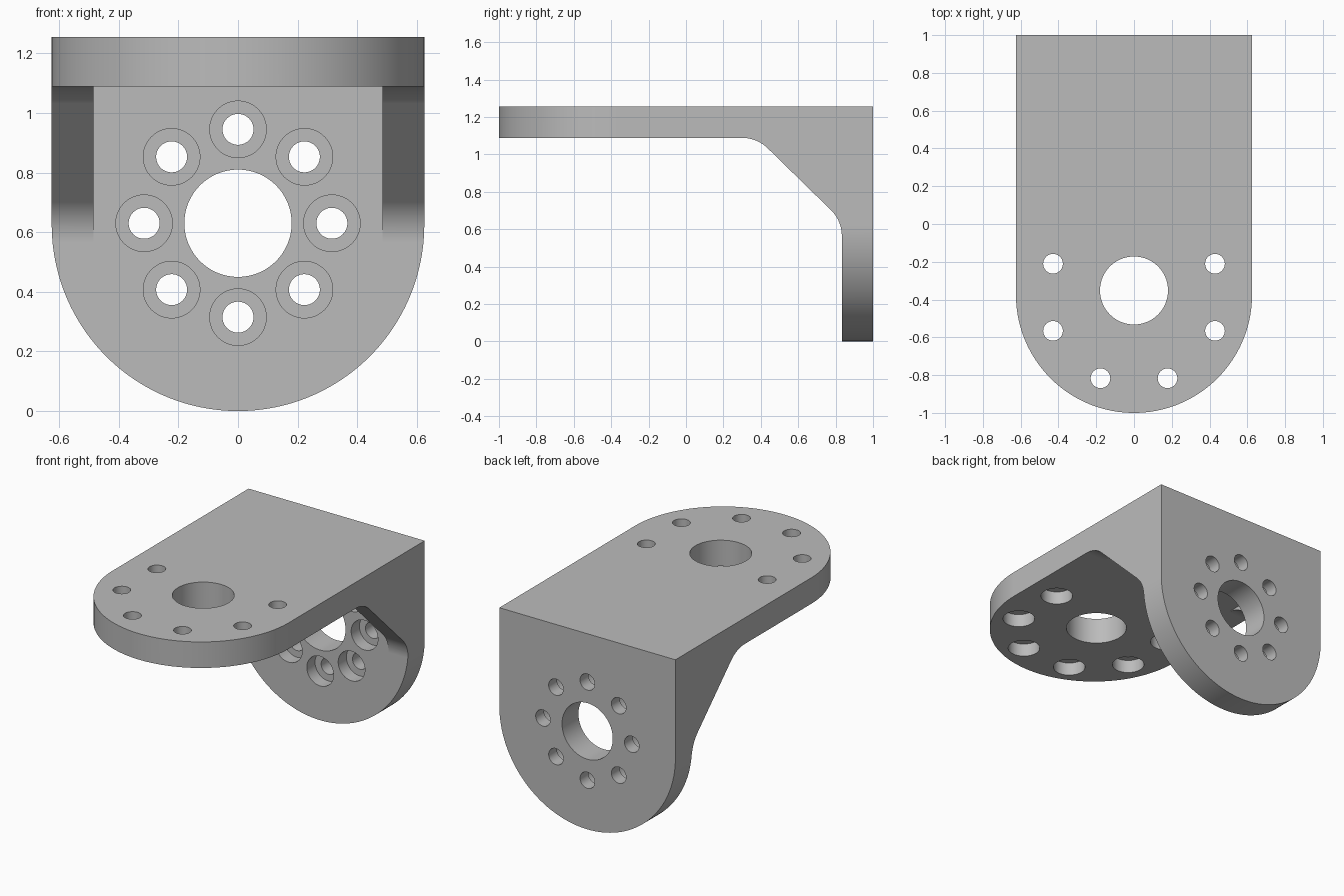
import bpy, bmesh
from math import pi, sin, cos, tan, radians
from mathutils import Vector, Matrix

if "Cube" in bpy.data.objects:
    bpy.data.objects.remove(bpy.data.objects["Cube"], do_unlink=True)

HALF, TOP, THICK = 0.625, 1.255, 0.167
UNDER, INNER = TOP - THICK, 1 - THICK
BORE_R, HOLE_R, SINK_R = 0.18, 0.052, 0.095
SINK_DEPTH = THICK / 2
HUB_Z, HUB_Y = 0.63, -0.352
SEG = 96


def new_object(name, bm):
    bmesh.ops.recalc_face_normals(bm, faces=bm.faces)
    mesh = bpy.data.meshes.new(name)
    bm.to_mesh(mesh)
    bm.free()
    obj = bpy.data.objects.new(name, mesh)
    bpy.context.collection.objects.link(obj)
    return obj


def prism(name, points, push):
    """Extrude a closed outline along a vector."""
    bm = bmesh.new()
    face = bm.faces.new([bm.verts.new(p) for p in points])
    out = bmesh.ops.extrude_face_region(bm, geom=[face])
    verts = [v for v in out["geom"] if isinstance(v, bmesh.types.BMVert)]
    bmesh.ops.translate(bm, verts=verts, vec=push)
    return new_object(name, bm)


def cylinders(name, items, axis):
    """Items are (centre, radius, length, segments)."""
    bm = bmesh.new()
    turn = Matrix.Rotation(pi / 2, 4, "X") if axis == "Y" else Matrix()
    for centre, radius, length, seg in items:
        bmesh.ops.create_cone(bm, cap_ends=True, segments=seg, radius1=radius,
                              radius2=radius, depth=length,
                              matrix=Matrix.Translation(centre) @ turn)
    return new_object(name, bm)


def cut(body, cutter, operation="DIFFERENCE"):
    cutter.hide_render = True
    mod = body.modifiers.new("cut", "BOOLEAN")
    mod.operation, mod.solver, mod.object = operation, "EXACT", cutter
    bpy.ops.object.select_all(action="DESELECT")
    bpy.context.view_layer.objects.active = body
    body.select_set(True)
    bpy.ops.object.modifier_apply(modifier=mod.name)
    bpy.data.objects.remove(cutter, do_unlink=True)


def fillet(corner, before, after, length, steps=12):
    """Tangent arc replacing a corner of the (y, z) profile."""
    c = Vector(corner)
    a = (Vector(before) - c).normalized()
    b = (Vector(after) - c).normalized()
    half = a.angle(b) / 2
    radius = length * tan(half)
    mid = c + (a + b).normalized() * length / cos(half)
    start, end = c + a * length - mid, c + b * length - mid
    sweep = start.angle(end)
    return [mid + (start * sin(sweep * (1 - i / steps)) + end * sin(sweep * i / steps)) / sin(sweep)
            for i in range(steps + 1)]


def round_end(centre, reach):
    """Half circle (u, v) from right to left, then square top corners."""
    arc = [(HALF * cos(pi * i / SEG), centre - HALF * sin(pi * i / SEG)) for i in range(SEG + 1)]
    return arc + [(-HALF, reach), (HALF, reach)]


# Side profile with the sloping braces
upper, lower = (0.38, UNDER), (INNER, 0.645)
profile = [(-1.1, TOP), (-1.1, UNDER)]
profile += [tuple(p) for p in fillet(upper, (-1.1, UNDER), lower, 0.08)]
profile += [tuple(p) for p in fillet(lower, upper, (INNER, -0.1), 0.08)]
profile += [(INNER, -0.1), (1, -0.1), (1, TOP)]
bracket = prism("bracket", [(-HALF, y, z) for y, z in profile], (2 * HALF, 0, 0))

# Open channel between the two side braces
channel_profile = [(-2, -1), (INNER, -1), (INNER, UNDER), (-2, UNDER)]
cut(bracket, prism("channel_cutter", [(-0.485, y, z) for y, z in channel_profile], (0.97, 0, 0)))

# Rounded ends of the top plate and the upright plate
cut(bracket, prism("top_outline", [(x, y, -1) for x, y in round_end(HALF - 1, 1.5)], (0, 0, 3)), "INTERSECT")
cut(bracket, prism("upright_outline", [(x, -2, z) for x, z in round_end(HALF, 1.5)], (0, 4, 0)), "INTERSECT")

# Bolt circles
upright_bolts = [(0.315 * cos(k * pi / 4), 0.315 * sin(k * pi / 4) + HUB_Z) for k in range(8)]
angles = [radians(22.5 + 45 * k) for k in range(8)]
top_bolts = [(0.464 * cos(a), 0.464 * sin(a) - 0.388) for a in angles if sin(a) < 0.5]

# Through holes
cut(bracket, cylinders("top_holes", [((0, HUB_Y, TOP), BORE_R, 1, SEG)] +
    [((x, y, TOP), HOLE_R, 1, 40) for x, y in top_bolts], "Z"))
cut(bracket, cylinders("upright_holes", [((0, 1, HUB_Z), BORE_R, 1, SEG)] +
    [((x, 1, z), HOLE_R, 1, 40) for x, z in upright_bolts], "Y"))

# Counterbores on the inner faces
cut(bracket, cylinders("top_counterbores",
    [((x, y, UNDER), SINK_R, 2 * SINK_DEPTH, 48) for x, y in top_bolts], "Z"))
cut(bracket, cylinders("upright_counterbores",
    [((x, INNER, z), SINK_R, 2 * SINK_DEPTH, 48) for x, z in upright_bolts], "Y"))

# Metal colour and shading
metal = bpy.data.materials.new("plain_grey")
metal.use_nodes = True
colour = (0.5, 0.5, 0.5, 1)
metal.diffuse_color = colour
metal.node_tree.nodes["Principled BSDF"].inputs["Base Color"].default_value = colour
bracket.data.materials.clear()
bracket.data.materials.append(metal)
bpy.ops.object.shade_smooth_by_angle(angle=radians(20))
weighted = bracket.modifiers.new("clean_normals", "WEIGHTED_NORMAL")
weighted.keep_sharp = True
